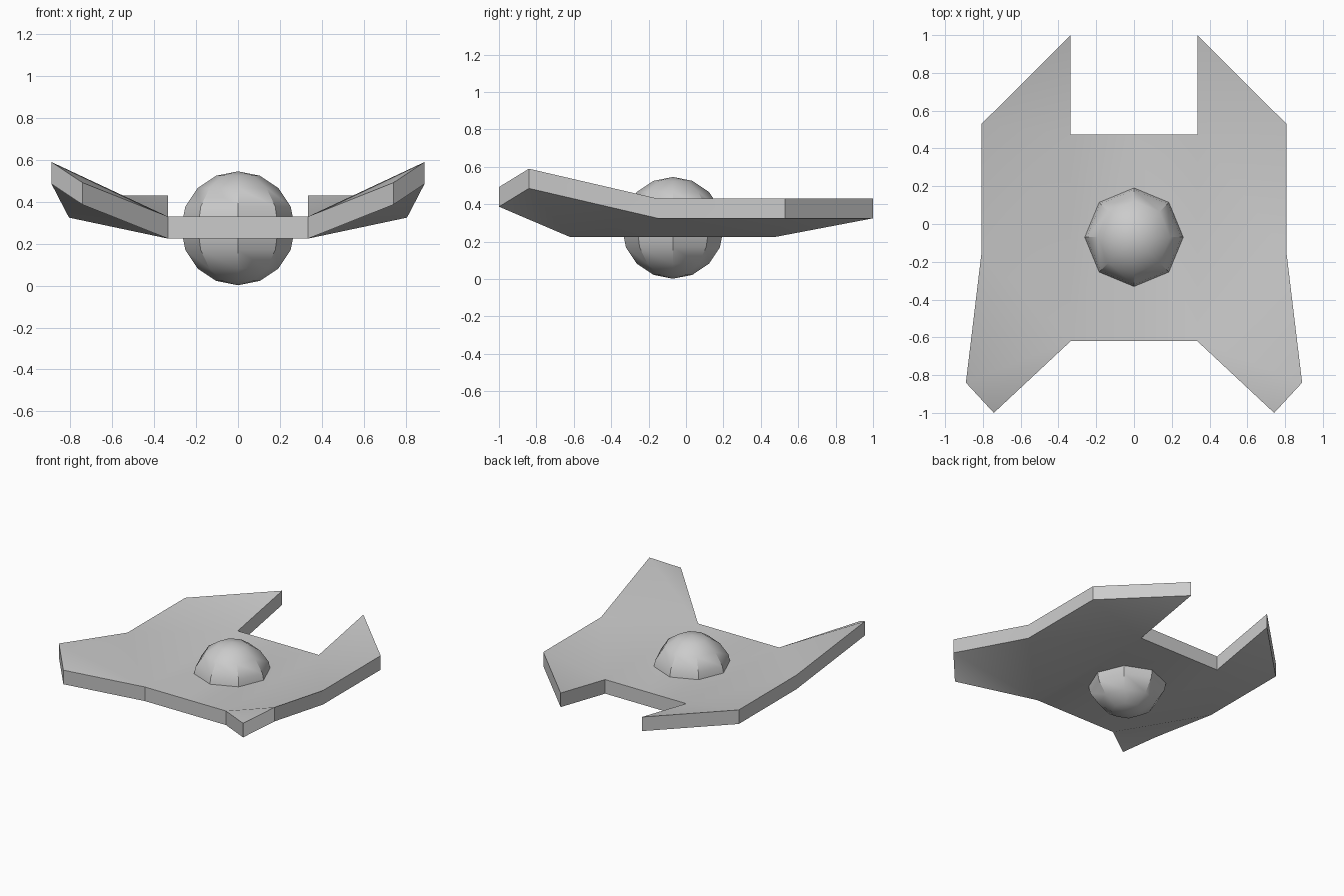
import bpy
import bmesh

cube = bpy.data.objects.get("Cube")
if cube:
    bpy.data.objects.remove(cube, do_unlink=True)

# Single hull colour
grey = bpy.data.materials.new("hull_grey")
grey.use_nodes = True
colour = (0.6, 0.6, 0.6, 1)
grey.diffuse_color = colour
grey.node_tree.nodes["Principled BSDF"].inputs["Base Color"].default_value = colour


def finish(obj):
    obj.data.materials.append(grey)
    bpy.ops.object.select_all(action="DESELECT")
    obj.select_set(True)
    bpy.context.view_layer.objects.active = obj
    bpy.ops.object.shade_smooth_by_angle(angle=0.5236)


# Winged plate: underside points of one half, mirrored then raised straight up
THICKNESS = 0.105
points = {
    "mid_back": (0, 0.475, 0.225), "mid_front": (0, -0.62, 0.225),
    "root_back": (0.335, 0.475, 0.225), "root_front": (0.335, -0.62, 0.225),
    "prong": (0.335, 1.0, 0.325), "shoulder": (0.807, 0.53, 0.325),
    "elbow": (0.807, -0.15, 0.325), "tip_outer": (0.89, -0.84, 0.485),
    "tip_front": (0.742, -1.0, 0.387),
}
panels = [
    ("mid_back", "root_back", "root_front", "mid_front"),
    ("root_back", "prong", "shoulder"),
    ("root_back", "shoulder", "elbow", "root_front"),
    ("root_front", "elbow", "tip_outer"),
    ("root_front", "tip_outer", "tip_front"),
]
bm = bmesh.new()
for side in (1, -1):
    verts = {n: bm.verts.new((side * x, y, z)) for n, (x, y, z) in points.items()}
    for panel in panels:
        bm.faces.new([verts[n] for n in panel])
bmesh.ops.remove_doubles(bm, verts=bm.verts, dist=0.0001)
bottom = list(bm.faces)
top = bmesh.ops.extrude_face_region(bm, geom=bottom, use_keep_orig=True)
raised = [g for g in top["geom"] if isinstance(g, bmesh.types.BMVert)]
bmesh.ops.translate(bm, verts=raised, vec=(0, 0, THICKNESS))
bmesh.ops.recalc_face_normals(bm, faces=bm.faces)
mesh = bpy.data.meshes.new("winged_plate")
bm.to_mesh(mesh)
bm.free()
plate = bpy.data.objects.new("winged_plate", mesh)
bpy.context.collection.objects.link(plate)
finish(plate)

# Central faceted ball
bpy.ops.mesh.primitive_uv_sphere_add(segments=8, ring_count=8, radius=0.272,
                                     location=(0, -0.07, 0.274))
ball = bpy.context.object
ball.name = "cockpit_ball"
finish(ball)
